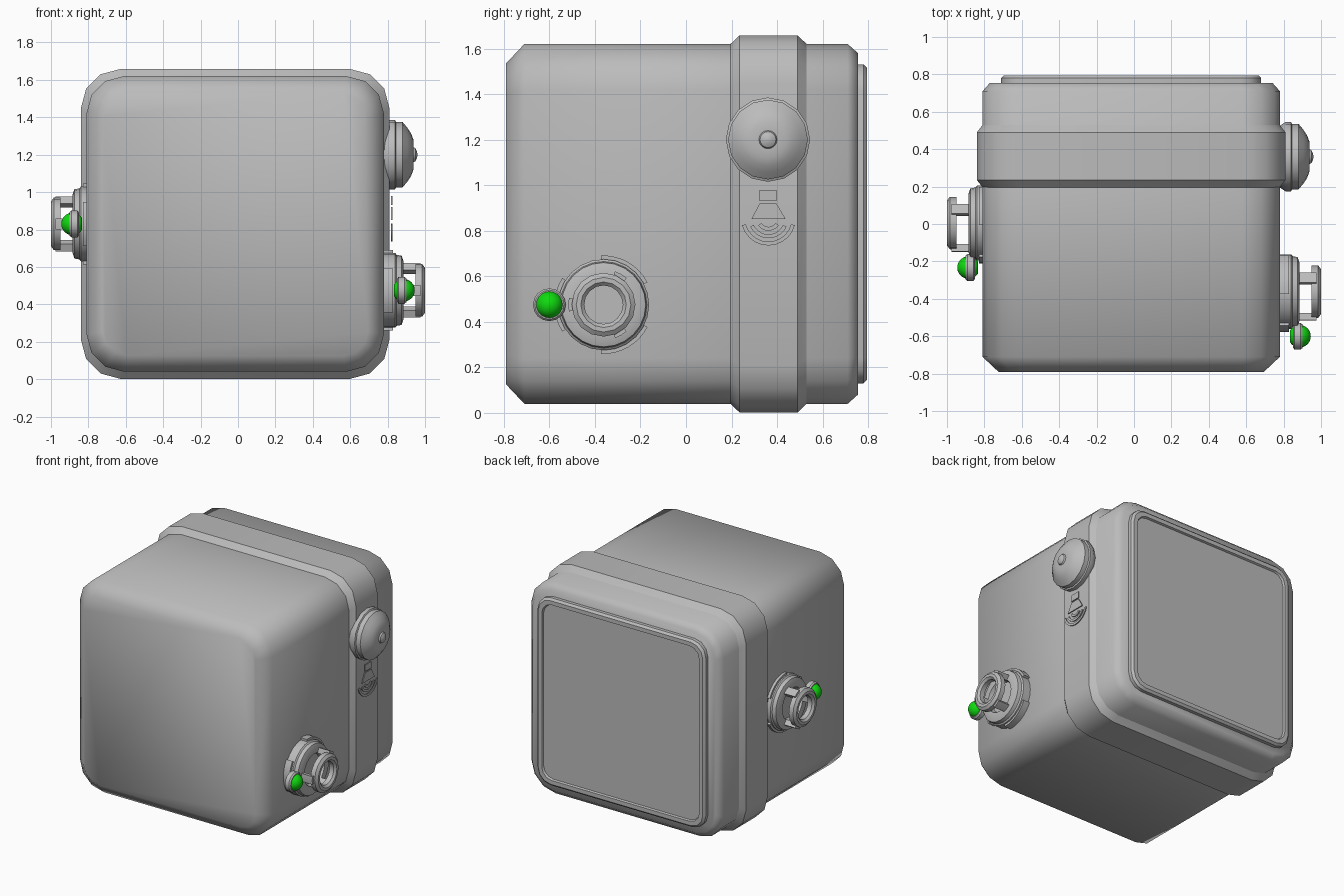
import bpy, bmesh
from math import sin, cos, pi, radians
from mathutils import Vector

cube = bpy.data.objects.get("Cube")
if cube:
    bpy.data.objects.remove(cube)


def material(name, color):
    m = bpy.data.materials.new(name)
    m.use_nodes = True
    m.diffuse_color = color
    m.node_tree.nodes["Principled BSDF"].inputs["Base Color"].default_value = color
    return m


grey = material("grey metal", (0.5, 0.5, 0.5, 1))
green = material("green lamp", (0.005, 0.7, 0.005, 1))


def loft(name, rings, angle=35, mat=grey, loop=False):
    """Skin a list of point rings; cap the ends unless the last joins the first."""
    bm = bmesh.new()
    rows = [[bm.verts.new(p) for p in ring] for ring in rings]
    n = len(rows[0])
    pairs = list(zip(rows, rows[1:])) + ([(rows[-1], rows[0])] if loop else [])
    for a, b in pairs:
        for i in range(n):
            j = (i + 1) % n
            bm.faces.new((a[i], a[j], b[j], b[i]))
    if not loop:
        bm.faces.new(rows[0])
        bm.faces.new(rows[-1])
    bmesh.ops.recalc_face_normals(bm, faces=bm.faces)
    mesh = bpy.data.meshes.new(name)
    bm.to_mesh(mesh)
    bm.free()
    mesh.materials.append(mat)
    ob = bpy.data.objects.new(name, mesh)
    bpy.context.collection.objects.link(ob)
    bpy.ops.object.select_all(action='DESELECT')
    ob.select_set(True)
    bpy.context.view_layer.objects.active = ob
    bpy.ops.object.shade_smooth_by_angle(angle=radians(angle))
    return ob


def rounded_rect(y, hx, hz, r, cx=-0.015, cz=0.83, seg=3):
    """Rounded rectangle facing along y."""
    pts = []
    for k, (sx, sz) in enumerate(((1, 1), (-1, 1), (-1, -1), (1, -1))):
        for i in range(seg + 1):
            a = (k + i / seg) * pi / 2
            pts.append(Vector((cx + sx * (hx - r) + r * cos(a), y,
                               cz + sz * (hz - r) + r * sin(a))))
    return pts


def box_loft(name, sections, angle):
    return loft(name, [rounded_rect(*s) for s in sections], angle)


def lathe(name, profile, cy, cz, side=1, n=20, mat=grey, loop=False, angle=35):
    """Turn (x, radius) pairs about an axis along x."""
    rings = [[Vector((side * x, cy + r * cos(2 * pi * i / n), cz + r * sin(2 * pi * i / n)))
              for i in range(n)] for x, r in profile]
    return loft(name, rings, angle, mat, loop)


def arc_block(name, x0, x1, r0, r1, a0, a1, cy, cz, side=1, n=8):
    """Block swept along an arc around an axis along x."""
    rings = []
    for i in range(n + 1):
        a = radians(a0 + (a1 - a0) * i / n)
        rings.append([Vector((side * x, cy + r * cos(a), cz + r * sin(a)))
                      for x, r in ((x0, r0), (x1, r0), (x1, r1), (x0, r1))])
    return loft(name, rings)


def plate(name, outline, x0, x1):
    return loft(name, [[Vector((x, y, z)) for y, z in outline] for x in (x0, x1)])


# Main housing
box_loft("housing", [
    (-0.79, 0.71, 0.705, 0.13),
    (-0.71, 0.795, 0.79, 0.2),
    (0.71, 0.795, 0.79, 0.2),
    (0.755, 0.755, 0.75, 0.17)], 60)

# Raised collar
box_loft("collar", [
    (0.19, 0.79, 0.785, 0.2),
    (0.235, 0.825, 0.828, 0.21),
    (0.49, 0.825, 0.828, 0.21),
    (0.535, 0.79, 0.785, 0.2)], 35)

# Rear cover with a shallow recessed panel
box_loft("rear_cover", [
    (0.74, 0.695, 0.70, 0.11),
    (0.78, 0.695, 0.70, 0.11),
    (0.795, 0.68, 0.685, 0.10),
    (0.795, 0.65, 0.655, 0.08),
    (0.78, 0.645, 0.65, 0.08)], 35)

# Domed button on the collar
lathe("button", [(0.78, 0.165), (0.81, 0.185), (0.84, 0.185), (0.845, 0.175),
                 (0.88, 0.175), (0.905, 0.145), (0.925, 0.115), (0.938, 0.08),
                 (0.938, 0.04), (0.948, 0.035), (0.955, 0.022), (0.959, 0.006)],
      0.36, 1.2, n=16)

# Speaker symbol under the button
plate("symbol_block", ((0.323, 0.93), (0.397, 0.93), (0.397, 0.978), (0.323, 0.978)),
      0.818, 0.825)
plate("symbol_horn", ((0.288, 0.852), (0.437, 0.852), (0.397, 0.92), (0.323, 0.92)),
      0.818, 0.825)
for k, (r, half) in enumerate(((0.055, 55), (0.088, 65), (0.12, 75))):
    arc_block(f"symbol_wave_{k + 1}", 0.818, 0.825, r - 0.017, r,
              270 - half, 270 + half, 0.362, 0.855, n=10)


def connector(tag, side, cy, cz):
    # Stepped base and locking segments
    lathe(f"{tag}_connector_base", [(0.77, 0.2), (0.84, 0.2), (0.848, 0.19), (0.875, 0.185),
                                    (0.885, 0.155), (0.885, 0.12), (0.85, 0.11)],
          cy, cz, side, 24)
    for k in range(3):
        mid = 60 + 120 * k
        arc_block(f"{tag}_connector_lock_{k + 1}", 0.77, 0.83, 0.17, 0.216,
                  mid - 33, mid + 33, cy, cz, side)
        # Prong holding the front ring
        arc_block(f"{tag}_connector_prong_{k + 1}", 0.86, 0.975, 0.115, 0.155,
                  mid - 11, mid + 11, cy, cz, side, 2)
    # Open front ring
    lathe(f"{tag}_connector_ring", [(0.95, 0.14), (0.985, 0.14), (1.0, 0.12), (1.0, 0.1),
                                    (0.985, 0.085), (0.95, 0.085)],
          cy, cz, side, 16, loop=True)
    # Indicator lamp in its cup
    ly = cy - 0.238
    lathe(f"{tag}_lamp_cup", [(0.85, 0.06), (0.858, 0.072), (0.89, 0.072), (0.9, 0.064)],
          ly, cz, side, 16)
    arc = [radians(-60 + 10 * i) for i in range(15)]
    lathe(f"{tag}_lamp", [(0.885 + 0.06 * sin(a), 0.06 * cos(a)) for a in arc]
          + [(0.945, 0.001)], ly, cz, side, 20, green, angle=60)


connector("left", 1, -0.362, 0.475)
connector("right", -1, 0.005, 0.83)
